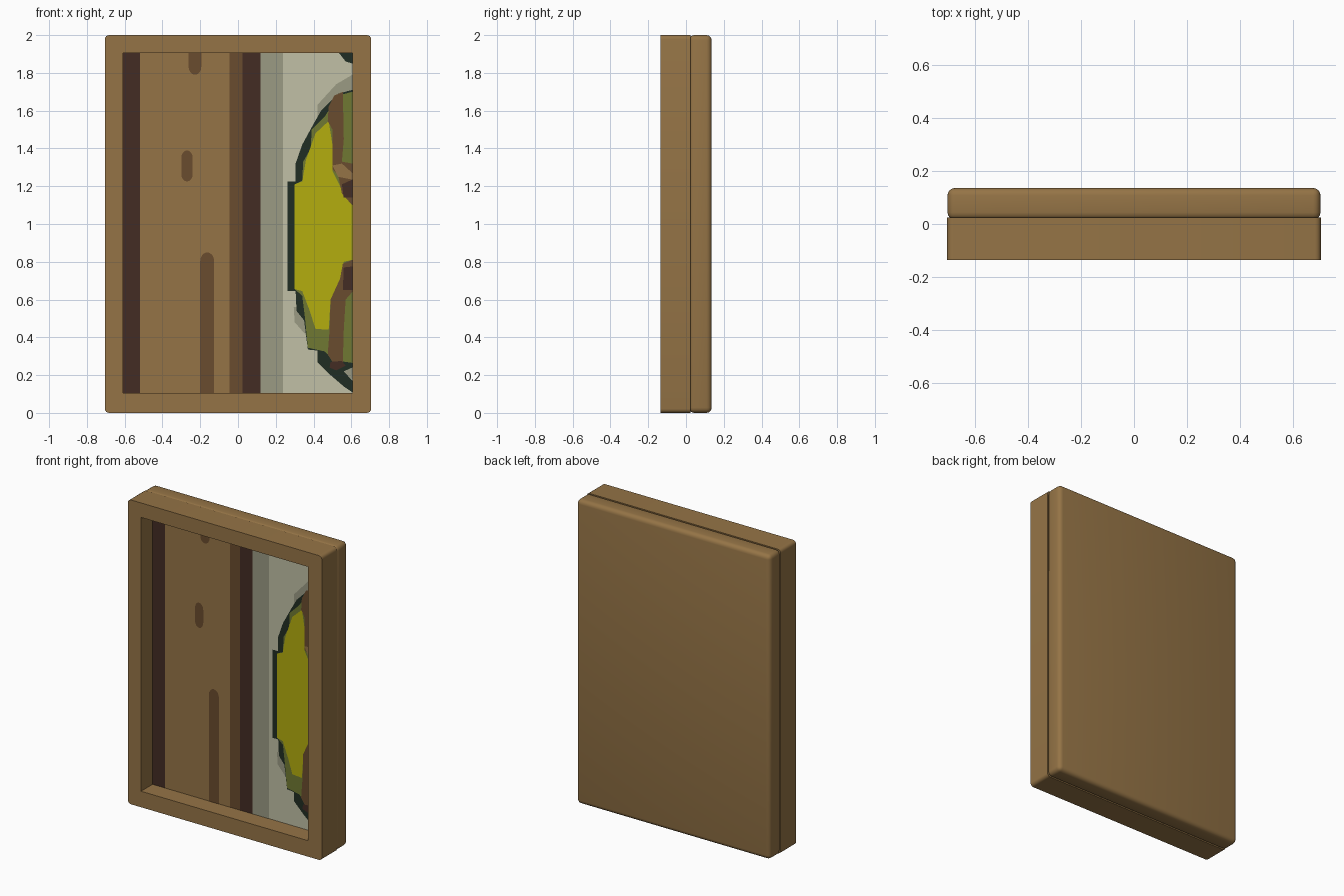
import bpy, bmesh, math

if "Cube" in bpy.data.objects:
    bpy.data.objects.remove(bpy.data.objects["Cube"])


def material(name, r, g, b):
    m = bpy.data.materials.new(name)
    lin = [((c / 255 + 0.055) / 1.055) ** 2.4 if c > 10 else c / 3295 for c in (r, g, b)]
    m.diffuse_color = (*lin, 1)
    m.use_nodes = True
    m.node_tree.nodes["Principled BSDF"].inputs["Base Color"].default_value = m.diffuse_color
    return m


WOOD = material("light wood", 149, 116, 70)
BROWN = material("brown grain", 106, 76, 46)
DARK = material("dark brown", 67, 44, 36)
SAGE = material("sage grey", 155, 155, 132)
CREAM = material("pale cream", 193, 192, 166)
INK = material("dark green", 32, 45, 35)
OLIVE = material("olive green", 112, 121, 50)
YELLOW = material("yellow", 180, 174, 14)

X0, X1, Z0, Z1 = -0.61, 0.605, 0.105, 1.905   # frame opening
FRONT, SEAM, BACK = -0.136, 0.024, 0.136      # depth planes
PANEL = -0.015                                # picture surface


def finish(bm, name, mat):
    me = bpy.data.meshes.new(name)
    bm.to_mesh(me)
    bm.free()
    ob = bpy.data.objects.new(name, me)
    bpy.context.collection.objects.link(ob)
    me.materials.append(mat)
    return ob


def smooth(ob):
    bpy.ops.object.select_all(action='DESELECT')
    ob.select_set(True)
    bpy.context.view_layer.objects.active = ob
    bpy.ops.object.shade_smooth_by_angle(angle=math.radians(40))


def box(name, x0, x1, y0, y1, z0, z1, mat, bevel=0):
    bm = bmesh.new()
    bmesh.ops.create_cube(bm, size=1)
    for v in bm.verts:
        v.co = (x0 if v.co.x < 0 else x1, y0 if v.co.y < 0 else y1, z0 if v.co.z < 0 else z1)
    if bevel:
        bmesh.ops.bevel(bm, geom=bm.edges[:], offset=bevel, segments=4, profile=0.5, affect='EDGES')
    ob = finish(bm, name, mat)
    if bevel:
        smooth(ob)
    return ob


# Hollow frame with rounded rims
def loop(bm, x0, x1, z0, z1, y):
    return [bm.verts.new((x, y, z)) for x, z in ((x0, z0), (x1, z0), (x1, z1), (x0, z1))]


bm = bmesh.new()
rings = [loop(bm, -0.705, 0.705, 0, 2, FRONT), loop(bm, X0, X1, Z0, Z1, FRONT),
         loop(bm, X0, X1, Z0, Z1, SEAM), loop(bm, -0.705, 0.705, 0, 2, SEAM)]
for k in range(4):
    a, b = rings[k], rings[(k + 1) % 4]
    for i in range(4):
        j = (i + 1) % 4
        bm.faces.new((a[i], a[j], b[j], b[i]))
bmesh.ops.recalc_face_normals(bm, faces=bm.faces[:])
rim = [e for e in bm.edges
       if all(v.co.y == FRONT for v in e.verts) and (e.calc_face_angle() > 1)
       or all(abs(v.co.x) > 0.7 for v in e.verts) and e.verts[0].co.y != e.verts[1].co.y]
bmesh.ops.bevel(bm, geom=rim, offset=0.022, segments=4, profile=0.5, affect='EDGES')
smooth(finish(bm, "frame", WOOD))

# Back slab and picture backing
box("back_slab", -0.704, 0.704, SEAM - 0.008, BACK, 0, 2, WOOD, 0.028)
box("picture_panel", X0 - 0.01, X1 + 0.01, PANEL, SEAM + 0.01, Z0 - 0.01, Z1 + 0.01, CREAM)


# Flat painted shapes; each layer sits slightly in front of the previous one
def plate(name, pts, mat, layer):
    bm = bmesh.new()
    f = bm.faces.new([bm.verts.new((x, PANEL - 0.0015 * layer, z)) for x, z in pts])
    f.normal_update()
    if f.normal.y > 0:
        f.normal_flip()
    bmesh.ops.triangulate(bm, faces=[f])
    return finish(bm, name, mat)


def stripe(name, a, b, mat):
    plate(name, [(a, Z0), (b, Z0), (b, Z1), (a, Z1)], mat, 1)


def knot(name, xc, r, z0, z1, low_round, high_round):
    pts = []
    for start, zc, is_round in ((180, z0, low_round), (0, z1, high_round)):
        sign = -1 if start else 1
        for i in range(9):
            t = math.radians(start + i * 22.5)
            pts.append((xc + r * math.cos(t), zc + (1.3 * r * (math.sin(t) - sign) if is_round else 0)))
    plate(name, pts, BROWN, 2)


stripe("left_dark_stripe", X0, -0.52, DARK)
stripe("plank", -0.52, -0.045, WOOD)
stripe("plank_shade", -0.045, 0.025, BROWN)
stripe("right_dark_stripe", 0.025, 0.118, DARK)
stripe("shadow_stripe", 0.118, 0.237, SAGE)
knot("knot_top", -0.228, 0.034, 1.79, Z1, True, False)
knot("knot_middle", -0.27, 0.03, 1.225, 1.39, True, True)
knot("knot_bottom", -0.163, 0.037, Z0, 0.85, False, True)

# Round emblem cut off by the frame, built from outline to details
plate("emblem_fringe_top", [(X1, 1.79), (0.52, 1.74), (0.42, 1.63), (0.42, 1.5), (X1, 1.5)], SAGE, 1)
plate("emblem_fringe_low", [(0.295, 0.56), (0.30, 0.48), (0.37, 0.40), (0.45, 0.3), (0.53, 0.2),
                            (X1, 0.18), (X1, 0.6)], SAGE, 1)
plate("emblem_outline", [
    (X1, 1.71), (0.53, 1.69), (0.44, 1.60), (0.40, 1.53), (0.34, 1.42), (0.305, 1.32),
    (0.305, 1.225), (0.263, 1.225), (0.263, 0.645), (0.305, 0.645), (0.31, 0.54), (0.35, 0.49),
    (0.37, 0.335), (0.42, 0.33), (0.42, 0.27), (0.49, 0.20), (0.56, 0.14), (X1, 0.11),
    (X1, 0.17), (0.56, 0.22), (X1, 0.24)], INK, 2)
plate("emblem_green", [
    (X1, 1.70), (0.53, 1.68), (0.46, 1.57), (0.39, 1.5), (0.385, 1.4), (0.345, 1.33),
    (0.34, 1.23), (0.3, 1.21), (0.3, 0.655), (0.34, 0.62), (0.355, 0.5), (0.37, 0.345),
    (0.46, 0.325), (0.50, 0.28), (X1, 0.265)], OLIVE, 3)
plate("emblem_yellow", [
    (0.48, 1.545), (0.41, 1.48), (0.36, 1.34), (0.34, 1.225), (0.3, 1.21), (0.3, 0.655),
    (0.34, 0.645), (0.38, 0.54), (0.41, 0.445), (0.48, 0.44), (0.49, 0.6), (0.54, 0.71),
    (0.56, 0.8), (X1, 0.81), (X1, 1.1), (0.55, 1.18), (0.5, 1.28), (0.5, 1.42)], YELLOW, 4)
plate("emblem_branch_top", [
    (0.51, 1.68), (0.555, 1.70), (0.56, 1.45), (0.55, 1.33), (X1, 1.32), (X1, 1.10),
    (0.55, 1.16), (0.53, 1.26), (0.5, 1.29), (0.5, 1.5), (0.475, 1.545), (0.48, 1.62)], BROWN, 5)
plate("emblem_branch_low", [
    (X1, 0.81), (0.555, 0.79), (0.54, 0.71), (0.49, 0.6), (0.485, 0.44), (0.475, 0.31),
    (0.5, 0.27), (0.555, 0.27), (0.56, 0.44), (0.57, 0.6), (X1, 0.64)], BROWN, 5)
plate("emblem_highlight", [(0.5, 1.31), (0.55, 1.32), (X1, 1.27), (X1, 1.235), (0.53, 1.25)], WOOD, 6)
plate("emblem_knot_top", [(0.55, 1.21), (X1, 1.235), (X1, 1.14), (0.56, 1.14)], DARK, 6)
plate("emblem_knot_low", [(0.56, 0.77), (X1, 0.775), (X1, 0.65), (0.555, 0.65)], DARK, 6)
plate("emblem_knot_tip", [(0.49, 0.27), (0.55, 0.275), (0.57, 0.25), (0.52, 0.225), (0.485, 0.24)], DARK, 6)
plate("corner_mark", [(0.535, Z1), (X1, Z1), (X1, 1.85), (0.57, 1.86)], INK, 2)
